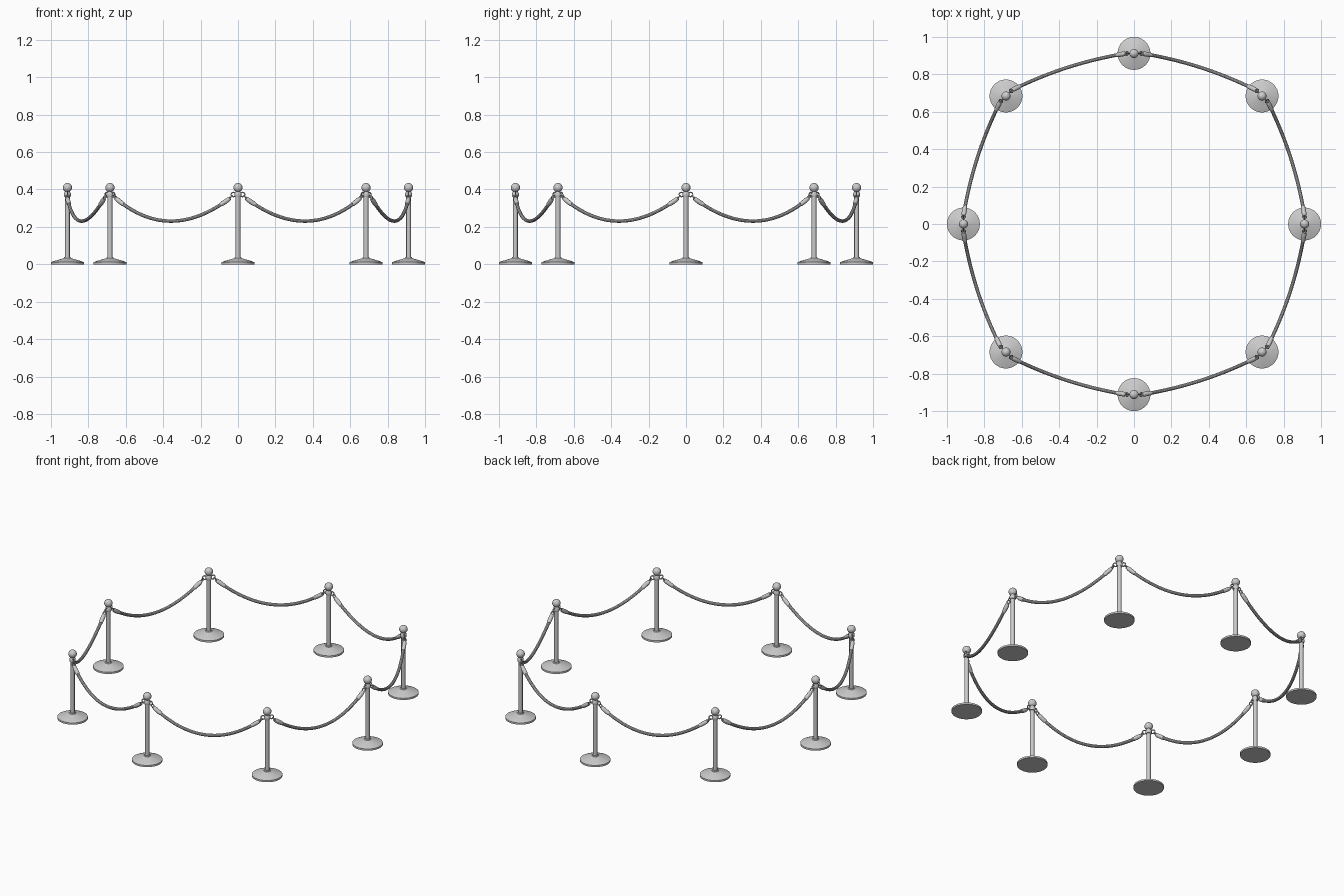
import bpy, bmesh, math
from mathutils import Vector, Matrix

cube = bpy.data.objects.get("Cube")
if cube:
    bpy.data.objects.remove(cube, do_unlink=True)

metal = bpy.data.materials.new("grey metal")
metal.use_nodes = True
GREY = (0.6, 0.6, 0.6, 1)
metal.diffuse_color = GREY
metal.node_tree.nodes["Principled BSDF"].inputs["Base Color"].default_value = GREY


def finish(name, bm):
    bmesh.ops.recalc_face_normals(bm, faces=bm.faces)
    mesh = bpy.data.meshes.new(name)
    bm.to_mesh(mesh)
    bm.free()
    mesh.materials.append(metal)
    obj = bpy.data.objects.new(name, mesh)
    bpy.context.collection.objects.link(obj)
    bpy.ops.object.select_all(action='DESELECT')
    obj.select_set(True)
    bpy.context.view_layer.objects.active = obj
    bpy.ops.object.shade_smooth_by_angle(angle=math.radians(35))
    return obj


def lathe(name, profile, segments=32):
    """Spin (radius, height) points around the z axis."""
    bm = bmesh.new()
    verts = [bm.verts.new((r, 0, z)) for r, z in profile]
    edges = [bm.edges.new(pair) for pair in zip(verts, verts[1:])]
    bmesh.ops.spin(bm, geom=verts + edges, axis=(0, 0, 1), cent=(0, 0, 0),
                   angle=math.tau, steps=segments, use_duplicate=False)
    bmesh.ops.remove_doubles(bm, verts=bm.verts, dist=0.0002)
    return finish(name, bm)


def tube(name, points, radii, sides=10, closed=False):
    """Sweep a circle along a path."""
    bm = bmesh.new()
    n = len(points)
    rings = []
    for i, p in enumerate(points):
        if closed:
            d = points[(i + 1) % n] - points[i - 1]
        else:
            d = points[min(i + 1, n - 1)] - points[max(i - 1, 0)]
        turn = d.to_track_quat('Z', 'Y')
        rings.append([bm.verts.new(p + turn @ Vector((radii[i] * math.cos(a), radii[i] * math.sin(a), 0)))
                      for a in (math.tau * k / sides for k in range(sides))])
    for i in range(n if closed else n - 1):
        a, b = rings[i], rings[(i + 1) % n]
        for k in range(sides):
            j = (k + 1) % sides
            bm.faces.new((a[k], a[j], b[j], b[k]))
    if not closed:
        bm.faces.new(rings[0])
        bm.faces.new(rings[-1])
    return finish(name, bm)


def torus(name, centre, u, v, radius, thick):
    steps = [math.tau * k / 16 for k in range(16)]
    pts = [centre + radius * (math.cos(a) * u + math.sin(a) * v) for a in steps]
    return tube(name, pts, [thick] * 16, 6, closed=True)


# Stanchion parts, shared by all posts
base = lathe("base", [(0, 0), (0.088, 0), (0.088, 0.011), (0.07, 0.018),
                      (0.045, 0.025), (0.02, 0.033), (0.017, 0.038), (0, 0.038)])
post = lathe("post", [(0, 0.03), (0.0125, 0.03), (0.0125, 0.385), (0, 0.385)], 20)
collar = lathe("collar", [(0, 0.36), (0.016, 0.36), (0.018, 0.366), (0.018, 0.38),
                          (0.014, 0.386), (0.014, 0.393), (0, 0.393)], 20)
ball = lathe("ball", [(0.0245 * math.sin(math.pi * k / 12), 0.41 - 0.0245 * math.cos(math.pi * k / 12))
                      for k in range(13)], 20)
originals = [base, post, collar, ball]

# Four posts on the axes, four on the diagonals
AXIS, DIAG = 0.912, 0.968
spots = []
for i in range(8):
    a = math.tau * i / 8
    out = Vector((math.cos(a), math.sin(a), 0))
    spots.append((out * (DIAG if i % 2 else AXIS), Vector((-out.y, out.x, 0))))

UP = Vector((0, 0, 1))
for i, (spot, tangent) in enumerate(spots):
    for part in originals:
        obj = part if i == 0 else part.copy()
        if i:
            bpy.context.collection.objects.link(obj)
        obj.location = spot
    # Eyelets and hooks on both sides of the post
    for side in (-1, 1):
        t = tangent * side
        torus("eyelet", spot + t * 0.025 + UP * 0.373, t, UP, 0.012, 0.0035)
        across = t.cross(UP)
        slope = (t * 0.7 - UP * 0.7).normalized()
        torus("hook", spot + t * 0.038 + UP * 0.36, slope, across, 0.01, 0.0035)

# Sagging ropes with thicker end sleeves
for i, (spot, tangent) in enumerate(spots):
    next_spot, next_tangent = spots[(i + 1) % 8]
    start = spot + tangent * 0.042 + UP * 0.354
    end = next_spot - next_tangent * 0.042 + UP * 0.354
    middle = (start + end) / 2
    outward = Vector((middle.x, middle.y, 0)).normalized()

    def along(s):
        bow = 1 - (2 * s - 1) ** 2
        return start.lerp(end, s) + outward * 0.025 * bow - UP * 0.123 * bow

    tube("rope", [along(k / 32) for k in range(33)], [0.0095] * 33)
    for first, last in ((0, 0.075), (1, 0.925)):
        pts = [along(first + (last - first) * k / 4) for k in range(5)]
        tube("rope_sleeve", pts, [0.008, 0.0125, 0.0125, 0.0125, 0.0115], 12)
